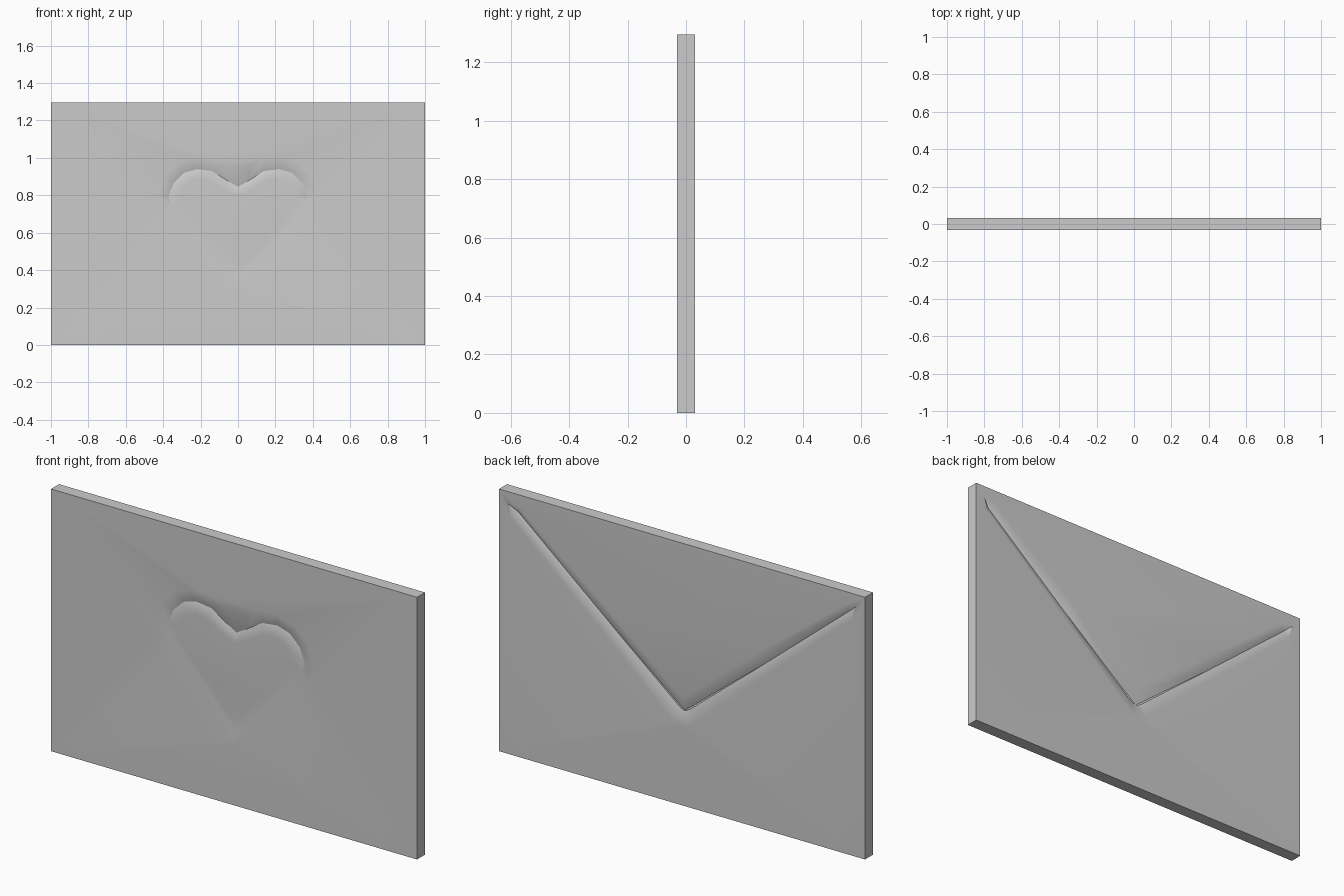
import bpy, bmesh

if "Cube" in bpy.data.objects:
    bpy.data.objects.remove(bpy.data.objects["Cube"])

W, H, T = 1.0, 1.295, 0.031     # half width, height, half thickness
DEPTH = 0.02                    # depth of the pressed creases

bm = bmesh.new()


def loop(half, y):
    """Closed vertex loop from a right-hand half outline, mirrored over x = 0."""
    pts = half + [(-x, z) for x, z in reversed(half[1:-1])]
    return [bm.verts.new((x, y, z)) for x, z in pts]


def bridge(a, b):
    n = len(a)
    for i in range(n):
        j = (i + 1) % n
        bm.faces.new((a[i], a[j], b[j], b[i]))


def edges_of(vs):
    out = []
    for i, v in enumerate(vs):
        w = vs[(i + 1) % len(vs)]
        out.append(bm.edges.get((v, w)) or bm.edges.new((v, w)))
    return out


def border(y):
    return [bm.verts.new((x, y, z)) for x, z in ((-W, 0), (W, 0), (W, H), (-W, H))]


# Slab rim
front, back = border(-T), border(T)
bridge(front, back)

# Heart crease on the front: outer edge, valley, inner edge
outer = [(0, .27), (.06, .31), (.22, .47), (.37, .63), (.42, .71), (.43, .80),
         (.40, .90), (.33, .97), (.24, 1.0), (.14, 1.0), (.06, .96), (0, .91)]
valley = [(0, .355), (.04, .385), (.18, .54), (.32, .69), (.36, .745), (.37, .80),
          (.345, .865), (.29, .92), (.22, .94), (.14, .93), (.06, .88), (0, .845)]
inner = [(0, .42), (.03, .445), (.15, .58), (.28, .72), (.31, .76), (.32, .80),
         (.30, .84), (.26, .875), (.21, .89), (.15, .88), (.07, .83), (0, .80)]
h0, h1, h2 = loop(outer, -T), loop(valley, -T + DEPTH), loop(inner, -T + 0.004)
bridge(h0, h1)
bridge(h1, h2)
bm.faces.new(h2)
bmesh.ops.triangle_fill(bm, edges=edges_of(front) + edges_of(h0), use_beauty=True)

# V-shaped flap crease on the back
rim = [(0, .39), (.05, .405), (.45, .755), (.93, 1.165), (.95, 1.235), (.89, 1.23), (.42, .87), (0, .53)]
fold = [(0, .46), (.03, .475), (.44, .81), (.91, 1.20), (.91, 1.20), (.91, 1.20), (.44, .81), (0, .46)]
f0, f1 = loop(rim, T), loop(fold, T - DEPTH)
bridge(f0, f1)
bmesh.ops.triangle_fill(bm, edges=edges_of(back) + edges_of(f0), use_beauty=True)

bmesh.ops.remove_doubles(bm, verts=bm.verts[:], dist=0.0005)
bmesh.ops.recalc_face_normals(bm, faces=bm.faces[:])

mesh = bpy.data.meshes.new("envelope")
bm.to_mesh(mesh)
bm.free()
env = bpy.data.objects.new("envelope", mesh)
bpy.context.collection.objects.link(env)
bpy.context.view_layer.objects.active = env
env.select_set(True)
bpy.ops.object.shade_smooth_by_angle(angle=0.6)
# Keep the broad faces flat-looking while the creases stay soft
mod = env.modifiers.new("weighted_normals", 'WEIGHTED_NORMAL')
mod.keep_sharp = True
